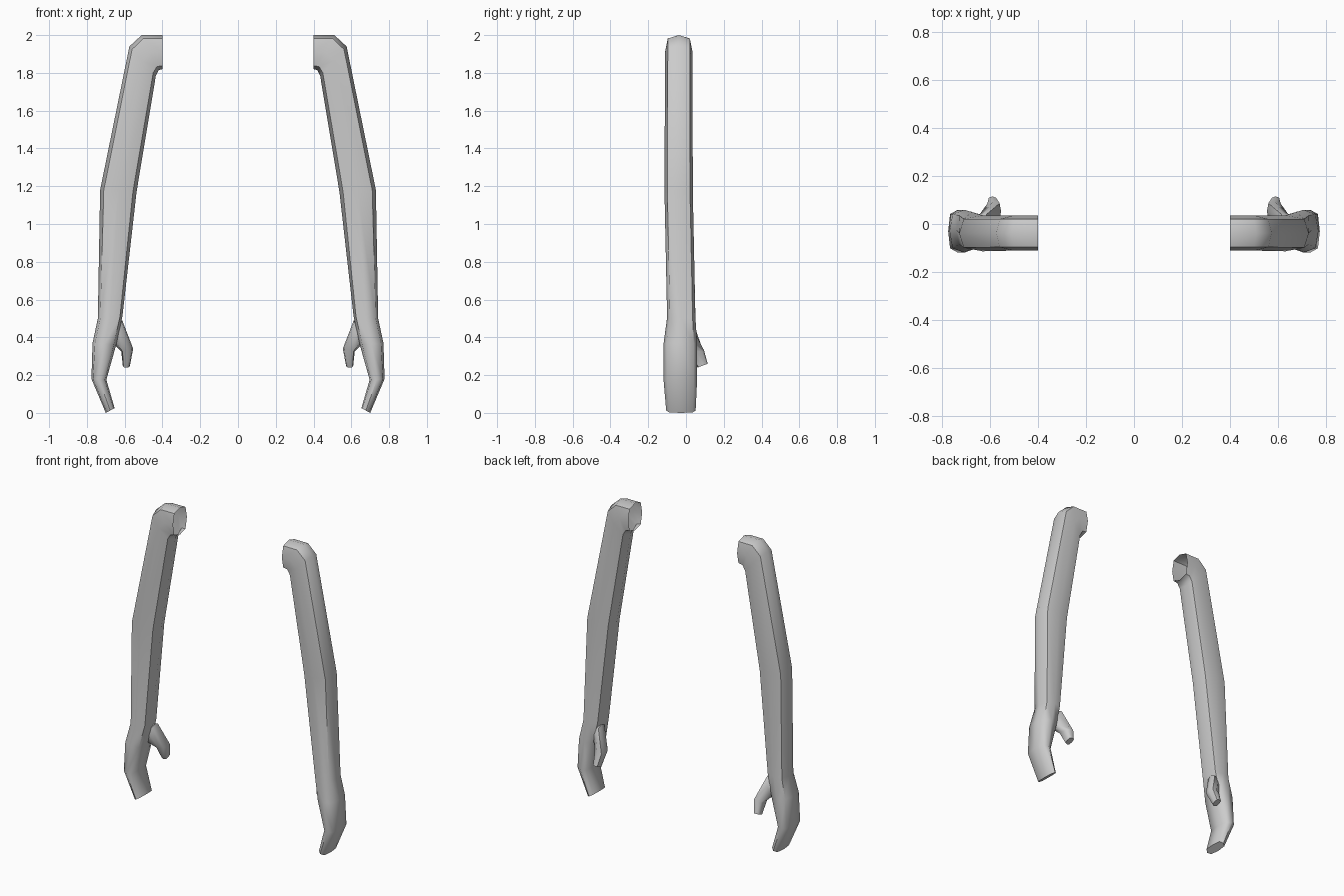
import bpy
import bmesh
import math
from mathutils import Vector

cube = bpy.data.objects.get("Cube")
if cube:
    bpy.data.objects.remove(cube, do_unlink=True)

grey = bpy.data.materials.new("light grey")
grey.use_nodes = True
grey.diffuse_color = (0.6, 0.6, 0.6, 1)
grey.node_tree.nodes["Principled BSDF"].inputs["Base Color"].default_value = (0.6, 0.6, 0.6, 1)

# Rings: (outer x, z), (inner x, z), centre y, half depth in y
ARM = [
    ((0.40, 2.00), (0.40, 1.82), -0.038, 0.073),    # open shoulder end
    ((0.51, 2.00), (0.42, 1.815), -0.038, 0.073),
    ((0.575, 1.94), (0.435, 1.785), -0.038, 0.073),
    ((0.73, 1.18), (0.537, 1.17), -0.039, 0.075),   # elbow
    ((0.742, 0.50), (0.612, 0.51), -0.025, 0.075),  # wrist
    ((0.77, 0.37), (0.645, 0.36), -0.03, 0.089),    # palm
    ((0.776, 0.18), (0.697, 0.175), -0.03, 0.089),  # knuckles
    ((0.70, 0.00), (0.653, 0.025), -0.027, 0.078),  # fingertips
]
THUMB = [
    ((0.69, 0.38), (0.66, 0.47), 0.0, 0.03),        # root inside the palm
    ((0.648, 0.355), (0.613, 0.49), 0.008, 0.04),
    ((0.618, 0.325), (0.555, 0.34), 0.053, 0.042),
    ((0.61, 0.25), (0.572, 0.25), 0.088, 0.027),    # tip
]
# Unit cross-section: a fairly square octagon
SECTION = [(1, 0), (0.8, 0.8), (0, 1), (-0.8, 0.8),
           (-1, 0), (-0.8, -0.8), (0, -1), (0.8, -0.8)]


def loft(name, rings, side, tip_tilt=0.0):
    """Skin octagonal rings into a tube, open at the start, capped at the end."""
    bm = bmesh.new()
    loops = []
    for k, (outer, inner, yc, ry) in enumerate(rings):
        a = Vector((outer[0] * side, yc, outer[1]))
        b = Vector((inner[0] * side, yc, inner[1]))
        mid, half = (a + b) / 2, (a - b) / 2
        tilt = tip_tilt if k == len(rings) - 1 else 0
        loops.append([bm.verts.new(mid + half * u + Vector((0, ry * v, tilt * v)))
                      for u, v in SECTION])
    n = len(SECTION)
    for p, q in zip(loops, loops[1:]):
        for i in range(n):
            bm.faces.new((p[i], p[(i + 1) % n], q[(i + 1) % n], q[i]))
    bm.faces.new(loops[-1])
    bmesh.ops.recalc_face_normals(bm, faces=bm.faces)
    mesh = bpy.data.meshes.new(name)
    bm.to_mesh(mesh)
    bm.free()
    mesh.materials.append(grey)
    ob = bpy.data.objects.new(name, mesh)
    bpy.context.collection.objects.link(ob)
    return ob


# Both arms, each with its thumb
parts = []
for label, side in (("left", 1), ("right", -1)):
    parts.append(loft(label + "_arm", ARM, side))
    parts.append(loft(label + "_thumb", THUMB, side, tip_tilt=0.01))

bpy.ops.object.select_all(action='DESELECT')
for ob in parts:
    ob.select_set(True)
bpy.context.view_layer.objects.active = parts[0]
bpy.ops.object.shade_smooth_by_angle(angle=math.radians(60))
